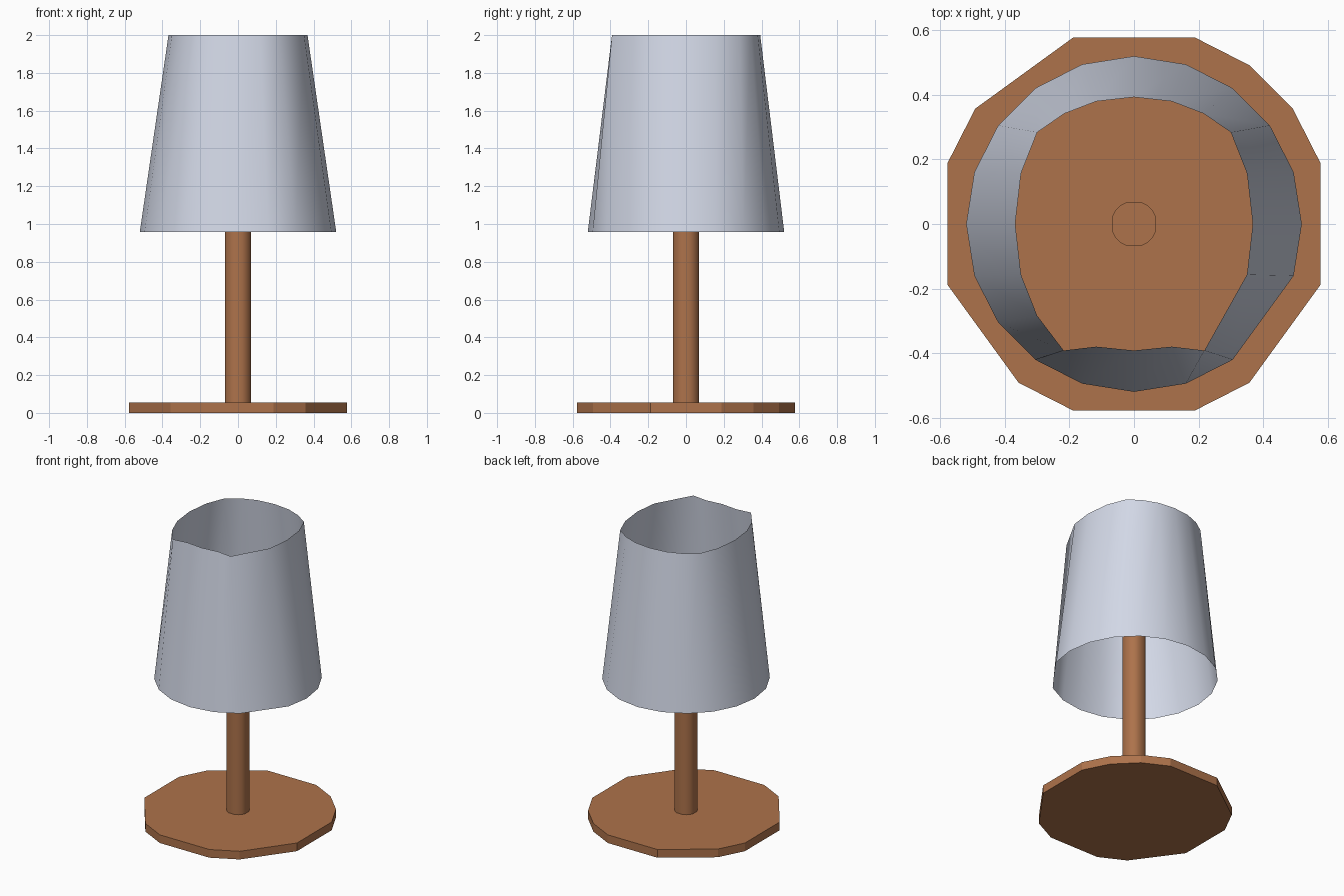
import bpy
import bmesh
import math

if "Cube" in bpy.data.objects:
    bpy.data.objects.remove(bpy.data.objects["Cube"])


def material(name, rgb):
    m = bpy.data.materials.new(name)
    m.diffuse_color = (*rgb, 1.0)
    m.use_nodes = True
    m.node_tree.nodes["Principled BSDF"].inputs["Base Color"].default_value = m.diffuse_color
    return m


wood = material("warm_wood", (0.42, 0.17, 0.07))
fabric = material("pale_blue_grey", (0.65, 0.69, 0.80))


def loft(name, bottom, top, z0, z1, mat, caps=True, smooth_angle=None):
    """Join two counter-clockwise outlines with a wall, optionally capped."""
    bm = bmesh.new()
    lo = [bm.verts.new((x, y, z0)) for x, y in bottom]
    hi = [bm.verts.new((x, y, z1)) for x, y in top]
    n = len(lo)
    for i in range(n):
        j = (i + 1) % n
        bm.faces.new((lo[i], lo[j], hi[j], hi[i]))
    if caps:
        bm.faces.new(lo[::-1])
        bm.faces.new(hi)
    mesh = bpy.data.meshes.new(name)
    bm.to_mesh(mesh)
    bm.free()
    mesh.materials.append(mat)
    ob = bpy.data.objects.new(name, mesh)
    bpy.context.collection.objects.link(ob)
    if smooth_angle:
        bpy.ops.object.select_all(action='DESELECT')
        ob.select_set(True)
        bpy.context.view_layer.objects.active = ob
        bpy.ops.object.shade_smooth_by_angle(angle=math.radians(smooth_angle))
    return ob


def ring(radius, skip):
    """Twenty-sided outline with some corners left out."""
    return [(radius * math.cos(math.radians(18 * i)),
             radius * math.sin(math.radians(18 * i)))
            for i in range(20) if i not in skip]


# Round foot and pole share the same simplified outline
axis_corners = {0, 5, 10, 15}
cut_corners = {7, 12, 18}
loft("base", ring(0.608, axis_corners | cut_corners),
     ring(0.608, axis_corners | cut_corners), 0.0, 0.056, wood)
loft("pole", ring(0.0715, axis_corners), ring(0.0715, axis_corners),
     0.05, 1.5, wood, smooth_angle=40)

# Open tapered shade: round lower rim, squashed upper rim
shade_top = [(0.368, 0), (0.35, 0.157), (0.30, 0.284), (0.216, 0.342),
             (0.117, 0.38), (0, 0.393), (-0.117, 0.38), (-0.216, 0.342),
             (-0.30, 0.284), (-0.35, 0.157), (-0.368, 0), (-0.35, -0.157),
             (-0.30, -0.284), (-0.218, -0.392), (-0.117, -0.38), (0, -0.392),
             (0.117, -0.38), (0.218, -0.392), (0.35, -0.157)]
loft("lampshade", ring(0.52, {18}), shade_top, 0.958, 2.0, fabric,
     caps=False, smooth_angle=50)
